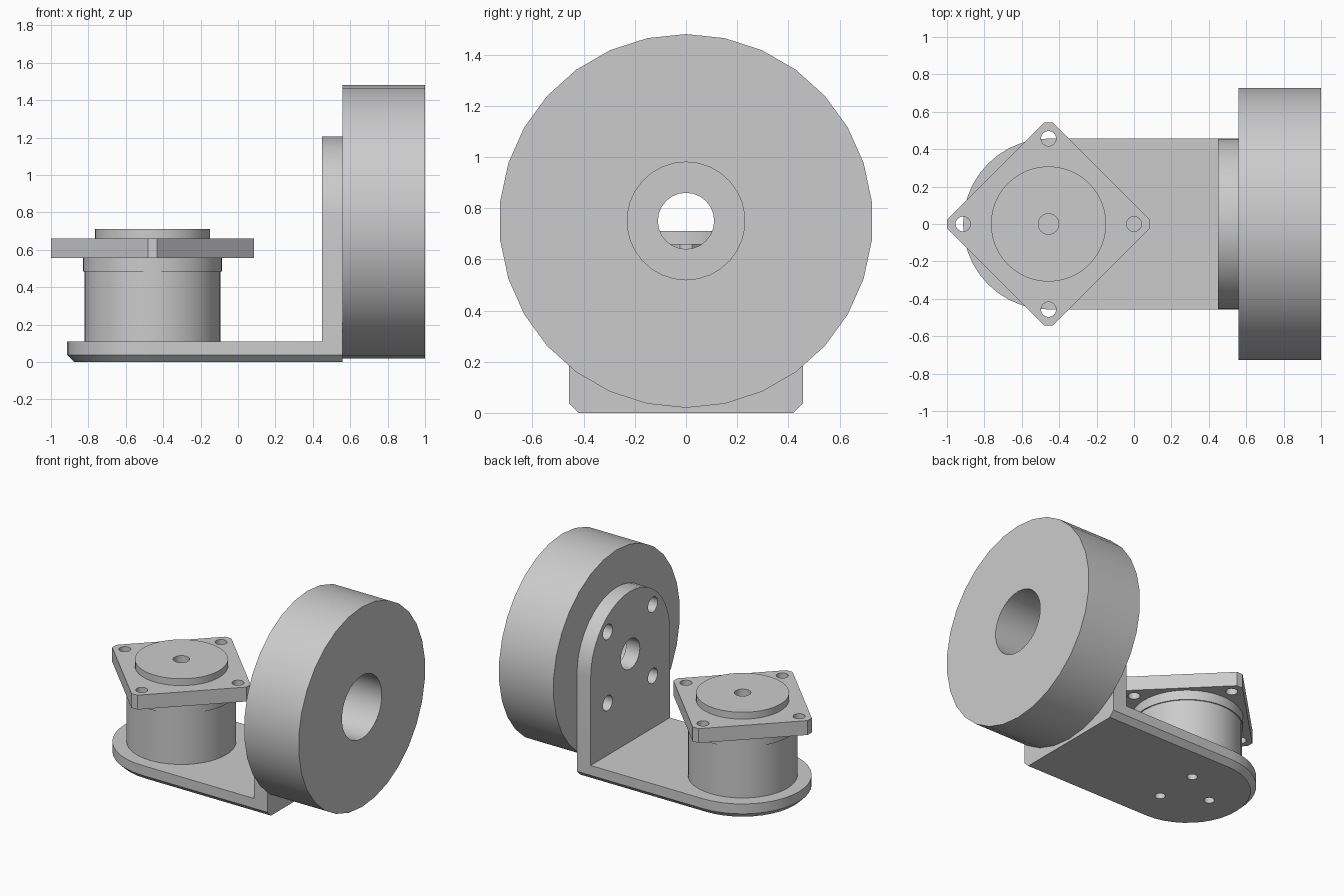
import bpy, bmesh
from math import sin, cos, pi, radians

cube = bpy.data.objects.get("Cube")
if cube:
    bpy.data.objects.remove(cube, do_unlink=True)

grey = bpy.data.materials.new("plain_grey")
grey.use_nodes = True
COLOUR = (0.6, 0.6, 0.6, 1)
grey.diffuse_color = COLOUR
grey.node_tree.nodes["Principled BSDF"].inputs["Base Color"].default_value = COLOUR

R = 0.457            # half width of the bracket
MX = -0.457          # motor axis position
HUB = 0.75           # wheel axis height


def ring(r, n=48, u=0, v=0):
    """Circle outline with a corner at the top."""
    return [(u + r * cos(pi / 2 + 2 * pi * i / n), v + r * sin(pi / 2 + 2 * pi * i / n))
            for i in range(n)]


def arch(u, v, r, start, tail, n=20):
    """Half circle from a start angle, closed by tail corners."""
    a = radians(start)
    return [(u + r * cos(a + pi * i / n), v + r * sin(a + pi * i / n))
            for i in range(n + 1)] + tail


def loft(name, layers, axis="z"):
    """Solid through a stack of (height, outline) layers."""
    bm = bmesh.new()
    rows = [[bm.verts.new((u, v, h) if axis == "z" else (h, u, v)) for u, v in pts]
            for h, pts in layers]
    n = len(rows[0])
    for low, high in zip(rows, rows[1:]):
        for i in range(n):
            j = (i + 1) % n
            bm.faces.new((low[i], low[j], high[j], high[i]))
    bm.faces.new(rows[0][::-1])
    bm.faces.new(rows[-1])
    mesh = bpy.data.meshes.new(name)
    bm.to_mesh(mesh)
    bm.free()
    mesh.materials.append(grey)
    obj = bpy.data.objects.new(name, mesh)
    bpy.context.collection.objects.link(obj)
    return obj


def combine(obj, tool, operation):
    """Boolean the tool into the object, then drop the tool."""
    mod = obj.modifiers.new("combine", "BOOLEAN")
    mod.operation, mod.solver, mod.object = operation, "EXACT", tool
    bpy.context.view_layer.objects.active = obj
    bpy.ops.object.modifier_apply(modifier=mod.name)
    bpy.data.objects.remove(tool, do_unlink=True)


def drill(obj, u, v, r, low, high, axis="z", n=24):
    pts = ring(r, n, u, v)
    combine(obj, loft("hole_cutter", [(low, pts), (high, pts)], axis), "DIFFERENCE")


# Bracket: rounded base plate with a chamfered underside, and an upright wall
def base_outline(r):
    return arch(MX, 0, r, 90, [(0.56, -r), (0.56, r)])


bracket = loft("bracket", [(0, base_outline(R - 0.038)), (0.038, base_outline(R)),
                           (0.11, base_outline(R))])
wall_outline = arch(0, HUB, R, 0, [(-R, 0.11), (R, 0.11)])
combine(bracket, loft("wall", [(0.45, wall_outline), (0.56, wall_outline)], "x"), "UNION")

# Wall: axle hole and four bolt holes
drill(bracket, 0, HUB, 0.11, 0.4, 0.6, "x")
for sy in (-1, 1):
    for sz in (-1, 1):
        drill(bracket, sy * 0.26, HUB + sz * 0.26, 0.055, 0.4, 0.6, "x")

# Base: three bolt holes under the motor
for k in range(3):
    a = pi + k * 2 * pi / 3
    drill(bracket, MX + 0.19 * cos(a), 0.19 * sin(a), 0.035, -0.1, 0.2)

# Wheel with a wide bore
wheel = loft("wheel", [(0.56, ring(0.73, 30, 0, HUB)), (1.0, ring(0.73, 30, 0, HUB))], "x")
drill(wheel, 0, HUB, 0.23, 0.5, 1.1, "x", 30)

# Motor body with a slightly wider collar
body, collar = ring(0.363, u=MX), ring(0.371, u=MX)
motor_body = loft("motor_body", [(0.11, body), (0.485, body), (0.485, collar), (0.555, collar)])

# Diamond flange with clipped corners and bolt holes
TIP, CLIP = 0.542, 0.024
corners = []
for k in range(4):
    c, s = round(cos(k * pi / 2)), round(sin(k * pi / 2))
    corners += [(MX + TIP * c - t * s, TIP * s + t * c) for t in (-CLIP, CLIP)]
flange = loft("motor_flange", [(0.555, corners), (0.66, corners)])
for k in range(4):
    drill(flange, MX + R * cos(k * pi / 2), R * sin(k * pi / 2), 0.04, 0.5, 0.7)
drill(flange, MX, 0, 0.055, 0.5, 0.7)

# Raised boss with a shaft hole
boss = loft("motor_boss", [(0.66, ring(0.308, u=MX)), (0.71, ring(0.308, u=MX))])
drill(boss, MX, 0, 0.055, 0.6, 0.8)

# Smooth round sides, keep edges sharp
for obj in (bracket, wheel, motor_body, flange, boss):
    bpy.ops.object.select_all(action="DESELECT")
    obj.select_set(True)
    bpy.context.view_layer.objects.active = obj
    bpy.ops.object.shade_smooth_by_angle(angle=radians(30))
